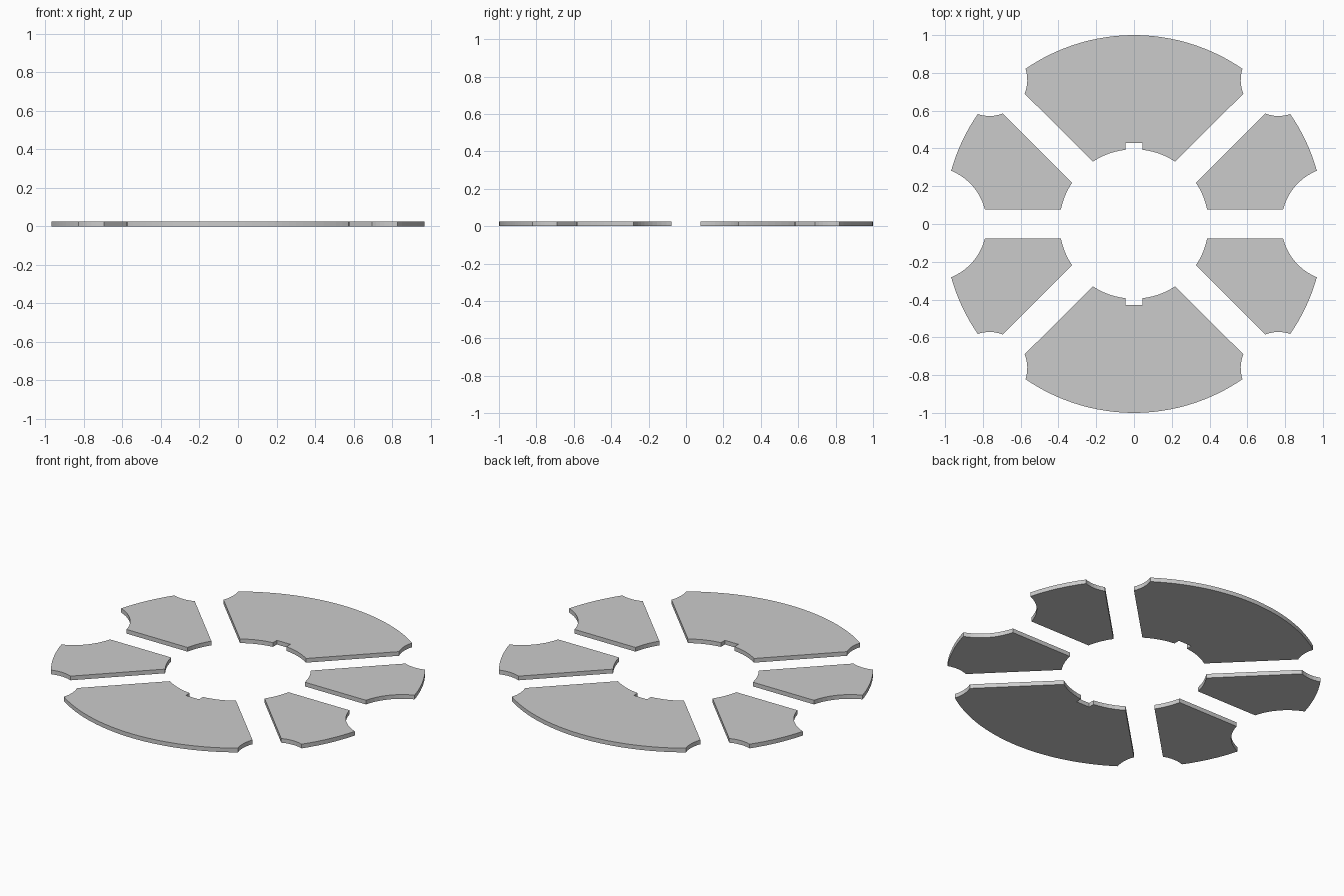
import bpy, bmesh, math

if "Cube" in bpy.data.objects:
    bpy.data.objects.remove(bpy.data.objects["Cube"])

THICK = 0.025
AX, AY = 1.012, 1.0          # outer rim half-widths
INNER = 0.395                # inner opening radius


def arc(cx, cy, p, q, n, sx=1.0):
    """Points on a (possibly stretched) circle from p to q around (cx, cy)."""
    a = math.atan2(p[1] - cy, (p[0] - cx) / sx)
    b = math.atan2(q[1] - cy, (q[0] - cx) / sx)
    d = (b - a + math.pi) % (2 * math.pi) - math.pi
    ra = math.hypot((p[0] - cx) / sx, p[1] - cy)
    rb = math.hypot((q[0] - cx) / sx, q[1] - cy)
    pts = []
    for i in range(n + 1):
        t = i / n
        r = ra + (rb - ra) * t
        pts.append((cx + sx * r * math.cos(a + d * t), cy + r * math.sin(a + d * t)))
    return pts


def plate(name, pts):
    """Flat plate extruded up from an outline."""
    bm = bmesh.new()
    face = bm.faces.new([bm.verts.new((x, y, 0)) for x, y in pts])
    ext = bmesh.ops.extrude_face_region(bm, geom=[face])
    for v in ext["geom"]:
        if isinstance(v, bmesh.types.BMVert):
            v.co.z = THICK
    bmesh.ops.recalc_face_normals(bm, faces=bm.faces)
    mesh = bpy.data.meshes.new(name)
    bm.to_mesh(mesh)
    bm.free()
    obj = bpy.data.objects.new(name, mesh)
    bpy.context.collection.objects.link(obj)


# Right half of the large plate: notch, inner arc, slot edge, corner bite, rim
half = [(0.044, 0.43)]
half += arc(0, 0, (0.044, 0.393), (0.218, 0.33), 6)
half += arc(0.76, 0.76, (0.579, 0.69), (0.574, 0.822), 6)
half += arc(0, 0, (0.574, 0.822), (0, AY), 16, AX)[1:]
large = half + [(-x, y) for x, y in reversed(half[:-1])]

# Small side plate: slot edge, rim bite, rim, corner bite, diagonal slot, inner arc
small = arc(1.075, 0, (0.79, 0.078), (0.968, 0.282), 10)
small += arc(0, 0, (0.968, 0.282), (0.827, 0.582), 8, AX)[1:]
small += arc(0.76, 0.76, (0.827, 0.582), (0.695, 0.585), 6)[1:]
small += arc(0, 0, (0.328, 0.218), (0.387, 0.078), 5)

for side, sy in (("back", 1), ("front", -1)):
    plate(f"large_plate_{side}", [(x, sy * y) for x, y in large])
    for hand, sx in (("right", 1), ("left", -1)):
        plate(f"small_plate_{side}_{hand}", [(sx * x, sy * y) for x, y in small])
